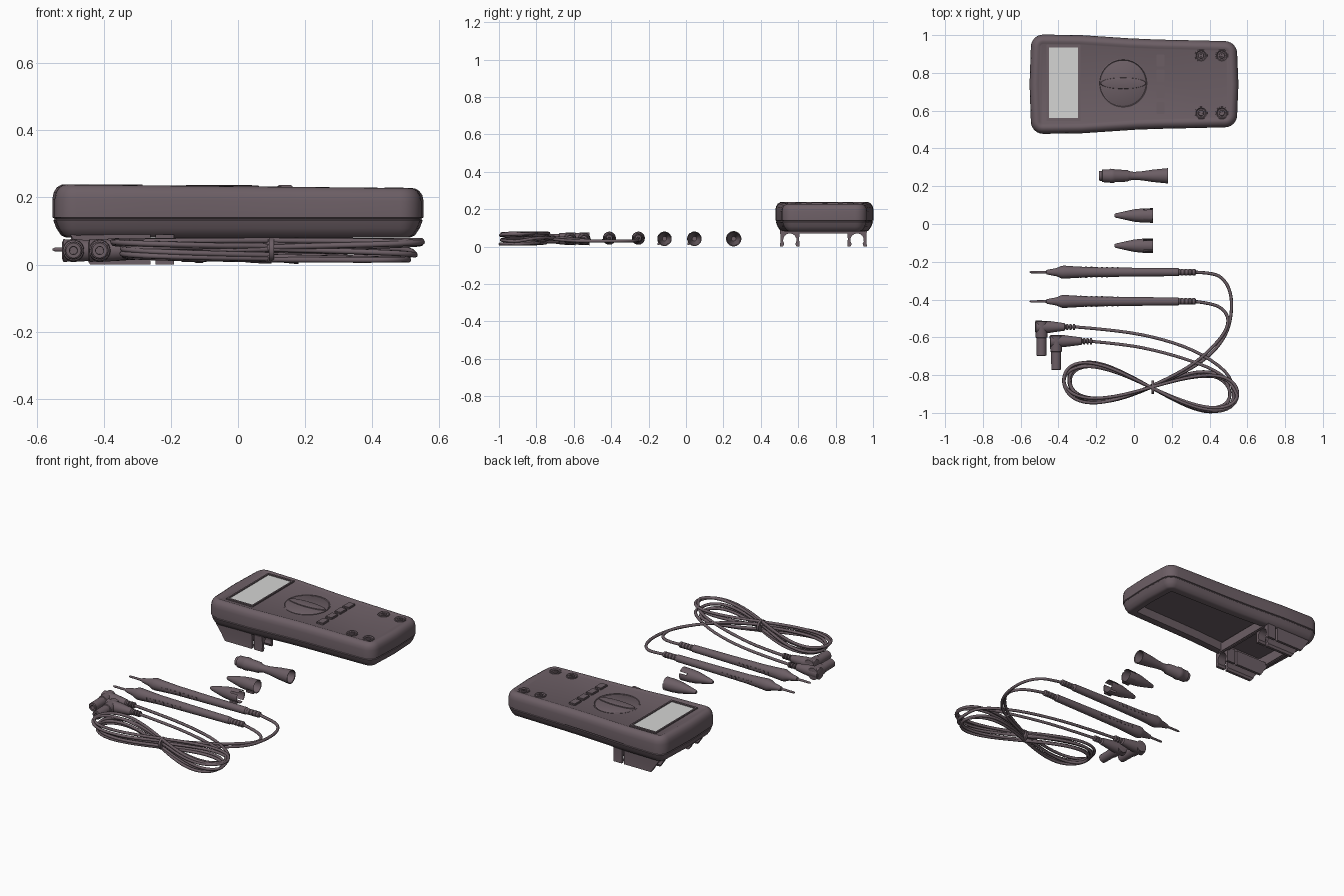
import bpy, bmesh, math
from mathutils import Vector

if "Cube" in bpy.data.objects:
    bpy.data.objects.remove(bpy.data.objects["Cube"])


def material(name, rgb):
    m = bpy.data.materials.new(name)
    m.diffuse_color = (*rgb, 1)
    m.use_nodes = True
    m.node_tree.nodes["Principled BSDF"].inputs["Base Color"].default_value = m.diffuse_color
    return m


PLASTIC = material("dark_mauve_plastic", (0.15, 0.113, 0.13))
GLASS = material("light_grey_screen", (0.66, 0.66, 0.655))


def finish(name, bm, mat=PLASTIC, angle=35):
    bmesh.ops.recalc_face_normals(bm, faces=bm.faces[:])
    me = bpy.data.meshes.new(name)
    bm.to_mesh(me)
    bm.free()
    ob = bpy.data.objects.new(name, me)
    bpy.context.collection.objects.link(ob)
    me.materials.append(mat)
    bpy.ops.object.select_all(action='DESELECT')
    ob.select_set(True)
    bpy.context.view_layer.objects.active = ob
    bpy.ops.object.shade_smooth_by_angle(angle=math.radians(angle))
    return ob


def loft(bm, rings, closed=True):
    """Skin a list of equal-length point rings."""
    vs = [[bm.verts.new(p) for p in r] for r in rings]
    n = len(vs[0])
    for a, b in zip(vs, vs[1:]):
        for i in range(n):
            bm.faces.new((a[i], a[(i + 1) % n], b[(i + 1) % n], b[i]))
    if closed:
        bm.faces.new(vs[0])
        bm.faces.new(vs[-1])


def lathe(name, profile, origin, axis='X', seg=24, slots=None):
    """Turn (position, radius) pairs; slots=x cuts four gaps beyond that position."""
    bm = bmesh.new()
    o = Vector(origin)
    rings = []
    for p, r in profile:
        ring = []
        for i in range(seg):
            a = math.tau * (i + 0.5) / seg
            c, s = r * math.cos(a), r * math.sin(a)
            ring.append(o + Vector({'X': (p, c, s), 'Y': (c, p, s), 'Z': (c, s, p)}[axis]))
        rings.append(ring)
    loft(bm, rings)
    if slots is not None:
        gone = []
        for f in bm.faces:
            d = f.calc_center_median() - o
            k = int((math.atan2(d.z, d.y) % math.tau) / math.tau * seg)
            if len(f.verts) == 4 and d.x > slots and k % (seg // 4) == 2:
                gone.append(f)
        bmesh.ops.delete(bm, geom=gone, context='FACES')
    return finish(name, bm)


def box(name, centre, size, bevel=0.0, mat=PLASTIC):
    bm = bmesh.new()
    bmesh.ops.create_cube(bm, size=1)
    for v in bm.verts:
        v.co = Vector(centre) + Vector([v.co[i] * size[i] for i in range(3)])
    if bevel:
        bmesh.ops.bevel(bm, geom=bm.edges[:], offset=bevel, segments=2, affect='EDGES')
    return finish(name, bm, mat)


# ---- meter body: rounded tapered outline stacked in rings ----
CY = 0.74


def half_width(x):
    knots = [(-0.6, 0.264), (-0.28, 0.260), (0.05, 0.238), (0.6, 0.226)]
    for (x0, w0), (x1, w1) in zip(knots, knots[1:]):
        if x <= x1:
            return w0 + (w1 - w0) * (x - x0) / (x1 - x0)
    return knots[-1][1]


def tilt(x, z):
    return z - 0.011 * (x + 0.55) / 1.1 * max(0, (z - 0.135) / 0.1)


def outline(d, z):
    r = max(0.065 - d, 0.008)
    hx = 0.546 - d
    pts = [(hx + 0.007, 0.0)]
    for sx, sy, a0 in ((1, 1, 0), (-1, 1, 90), (-1, -1, 180), (1, -1, 270)):
        cx = sx * (hx - r)
        cy = sy * (half_width(sx * 0.5) - d - r)
        pts += [(cx + r * math.cos(math.radians(a0 + k * 15)),
                 cy + r * math.sin(math.radians(a0 + k * 15))) for k in range(7)]
        if a0 in (0, 180):
            pts += [(-sx * t, sy * (half_width(-sx * t) - d)) for t in (-0.28, -0.13, 0.02, 0.15, 0.28)]
        elif a0 == 90:
            pts.append((-hx - 0.007, 0.0))
    return [(x, CY + y, tilt(x, z)) for x, y in pts]


bm = bmesh.new()
loft(bm, [outline(d, z) for d, z in (
    (0.078, 0.135), (0.075, 0.083), (0.04, 0.081), (0.026, 0.087), (0.012, 0.108),
    (0.003, 0.132), (0.006, 0.135), (0.006, 0.138), (0.0, 0.141), (0.0, 0.195),
    (0.004, 0.215), (0.013, 0.23), (0.026, 0.238), (0.036, 0.239), (0.046, 0.235), (0.052, 0.233))])
finish("meter_body", bm, angle=40)
FACE = 0.233

# ---- display ----
SX, SY = -0.373, 0.747
box("display_glass", (SX, SY, tilt(SX, FACE)), (0.155, 0.375, 0.004), mat=GLASS)
for s in (-1, 1):
    box("display_frame_end", (SX, SY + s * 0.195, tilt(SX, FACE)), (0.18, 0.016, 0.014), 0.002)
    box("display_frame_side", (SX + s * 0.083, SY, tilt(SX, FACE)), (0.013, 0.40, 0.014), 0.002)

# ---- rotary dial with lens-shaped grip ----
DX = -0.057
dz = tilt(DX, FACE)
lathe("dial", [(-0.01, 0.13), (0.002, 0.13), (0.003, 0.125), (-0.001, 0.121), (0.002, 0.116)],
      (DX, 0.745, dz), 'Z', 48)
bm = bmesh.new()
grip = [(0.122 * math.cos(a), 0.03 * math.sin(a)) for a in [math.tau * i / 28 for i in range(28)]]
loft(bm, [[(DX + x * k, 0.745 + y * k, dz + z) for x, y in grip]
          for k, z in ((1, 0), (0.97, 0.007), (0.7, 0.009))])
finish("dial_grip", bm)

# ---- push buttons and input jacks ----
for y in (0.865, 0.785, 0.70, 0.615):
    box("push_button", (0.14, y, tilt(0.14, FACE)), (0.044, 0.064, 0.021), 0.003)
for x in (0.355, 0.465):
    for s in (-1, 1):
        lathe("input_jack", [(-0.01, 0.034), (0.004, 0.033), (0.006, 0.028), (0.001, 0.023),
                             (0.001, 0.016), (0.006, 0.014), (0.006, 0.007), (-0.008, 0.006)],
              (x, CY + s * 0.152, tilt(x, FACE)), 'Z')

# ---- probe holder rails under the body, with sloped outer ends ----
for cy in (0.555, 0.915):
    outer = [(-0.052, 0.0), (-0.05, 0.04), (-0.052, 0.09), (0.052, 0.09), (0.05, 0.04), (0.052, 0.0)]
    inner = [(0.036 * math.cos(a), 0.035 + 0.036 * math.sin(a))
             for a in [math.radians(-35 + k * 25) for k in range(11)]]
    profile = outer + [(0.036, 0.0)] + inner + [(-0.036, 0.0)]
    for x0, slope, x1 in ((-0.50, 0.06, -0.26), (-0.245, 0.0, -0.19)):
        bm = bmesh.new()
        loft(bm, [[(x + k * (1 - z / 0.09), cy + y, z) for y, z in profile]
                  for x, k in ((x0, slope), (x1, 0))])
        finish("probe_rail", bm)
box("holder_crossbar", (-0.19, CY, 0.102), (0.025, 0.40, 0.064), 0.005)
box("holder_end_wall", (-0.485, CY, 0.085), (0.025, 0.30, 0.03), 0.005)

# ---- test probes ----
relief = [(0.235, 0.021), (0.24, 0.017)]
for i in range(4):
    x = 0.245 + i * 0.021
    relief += [(x, 0.015), (x + 0.003, 0.0175), (x + 0.016, 0.017), (x + 0.018, 0.015)]
for y in (-0.255, -0.41):
    lathe("test_probe", [(-0.553, 0.002), (-0.545, 0.006), (-0.465, 0.007), (-0.462, 0.012), (-0.41, 0.022),
                         (-0.385, 0.033), (-0.37, 0.035), (-0.33, 0.032), (-0.24, 0.027), (-0.05, 0.024)]
          + relief + [(0.328, 0.008)], (0, y, 0.045))
    # low grip ribs on the handle sides
    for s in (-1, 1):
        for i in range(9):
            box("grip_rib", (-0.31 + i * 0.028, y + s * (0.028 - i * 0.0006), 0.045),
                (0.014, 0.006, 0.016), 0.002)

# ---- hollow slotted tip caps with a small key fin ----
for y in (0.045, -0.115):
    lathe("tip_cap", [(-0.02, 0.012), (0.05, 0.033), (0.098, 0.036), (0.1, 0.039), (0.05, 0.038),
                      (0.0, 0.033), (-0.05, 0.022), (-0.095, 0.012), (-0.102, 0.008)],
          (0, y, 0.042), slots=0.05)
    box("cap_fin", (0.073, y - 0.032, 0.015), (0.05, 0.012, 0.014), 0.002)

# ---- flared adapter clip ----
lathe("flared_adapter", [(0.06, 0.012), (0.178, 0.036), (0.18, 0.041), (0.10, 0.033), (0.04, 0.024),
                         (0.0, 0.021), (-0.025, 0.025), (-0.035, 0.031), (-0.10, 0.034), (-0.105, 0.037),
                         (-0.125, 0.038), (-0.13, 0.035), (-0.168, 0.034), (-0.17, 0.027), (-0.185, 0.026),
                         (-0.185, 0.016), (-0.12, 0.010)], (0, 0.255, 0.042))

# ---- right-angle plugs ----
PLUGS = [(-0.49, -0.545), (-0.412, -0.62)]
for (x, y), reach in zip(PLUGS, (0.0, 0.012)):
    lathe("plug_barrel", [(0.03, 0.022), (0.028, 0.035), (-0.055, 0.031), (-0.058, 0.027), (-0.15, 0.026),
                          (-0.153, 0.022), (-0.153, 0.012), (-0.09, 0.011)], (x, y, 0.042), 'Y')
    neck = []
    for i in range(3):
        p = 0.13 + reach + i * 0.018
        neck += [(p, 0.009), (p + 0.002, 0.017), (p + 0.011, 0.017), (p + 0.013, 0.009)]
    lathe("plug_elbow", [(-0.034, 0.024), (-0.03, 0.034), (0.04, 0.032), (0.122 + reach, 0.02)] + neck,
          (x, y, 0.042))

# ---- test leads: swept from probe, round a figure-eight coil, to plug ----
leads = [
    ([(0.32, -0.255, 0.045), (0.40, -0.258, 0.035), (0.468, -0.28, 0.03), (0.515, -0.36, 0.03),
      (0.518, -0.48, 0.03), (0.485, -0.60, 0.03), (0.385, -0.715, 0.04), (0.23, -0.805, 0.05)],
     [(0.505, -0.785, 0.05), (0.32, -0.665, 0.045), (0.10, -0.595, 0.04), (-0.12, -0.56, 0.04),
      (-0.31, -0.545, 0.042)]),
    ([(0.32, -0.41, 0.045), (0.41, -0.42, 0.035), (0.475, -0.45, 0.03), (0.505, -0.51, 0.03),
      (0.475, -0.59, 0.04), (0.36, -0.71, 0.05), (0.22, -0.80, 0.06)],
     [(0.475, -0.795, 0.06), (0.31, -0.725, 0.05), (0.12, -0.67, 0.045), (-0.05, -0.637, 0.04),
      (-0.24, -0.62, 0.042)])]
for k, (start, end) in enumerate(leads):
    coil = []
    steps = 88
    for i in range(1, steps + 1):
        t = -5.5 * math.pi * i / steps
        f = 0.955 + 0.05 * math.sin(0.37 * t + 2.4 * k)
        h = 0.94 + 0.13 * math.sin(0.61 * t + 1.9 * k + 0.5)
        coil.append((0.09 + 0.463 * f * math.sin(t),
                     -0.865 + 0.102 * h * math.sin(2 * t) - 0.036 * math.sin(t),
                     0.043 + 0.029 * math.sin(0.43 * t + 2.2 * k + 0.6)))
    cu = bpy.data.curves.new("test_lead", 'CURVE')
    cu.dimensions = '3D'
    cu.bevel_depth = 0.0085
    cu.bevel_resolution = 2
    cu.resolution_u = 4
    cu.use_fill_caps = True
    pts = start + coil + end
    sp = cu.splines.new('NURBS')
    sp.points.add(len(pts) - 1)
    for p, co in zip(sp.points, pts):
        p.co = (*co, 1)
    sp.order_u = 3
    sp.use_endpoint_u = True
    cu.materials.append(PLASTIC)
    bpy.context.collection.objects.link(bpy.data.objects.new("test_lead", cu))

# ---- tie round the coil ----
lathe("coil_tie", [(-0.007, 0.026), (-0.007, 0.036), (0.007, 0.036), (0.007, 0.026)], (0.1, -0.865, 0.045))
